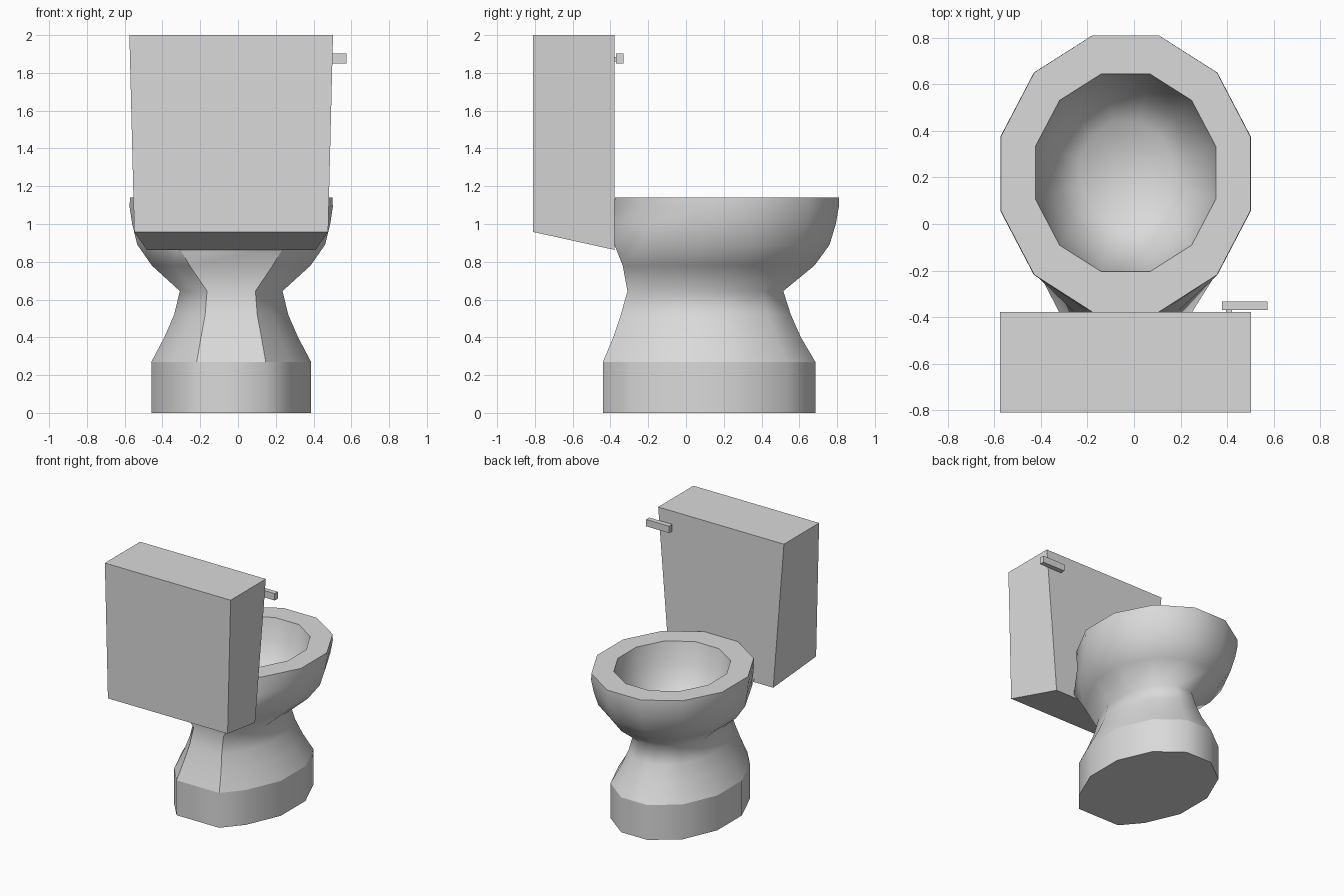
import bpy
import bmesh
import math

cube = bpy.data.objects.get("Cube")
if cube:
    bpy.data.objects.remove(cube, do_unlink=True)

porcelain = bpy.data.materials.new("grey_porcelain")
porcelain.use_nodes = True
GREY = (0.7, 0.7, 0.7, 1)
porcelain.diffuse_color = GREY
porcelain.node_tree.nodes["Principled BSDF"].inputs["Base Color"].default_value = GREY

CX = -0.036    # middle of the tank and bowl
SIDES = 12
REAR = (8, 9)  # the two corners of the flat rear facet


def finish(bm, name):
    bmesh.ops.recalc_face_normals(bm, faces=bm.faces)
    mesh = bpy.data.meshes.new(name)
    bm.to_mesh(mesh)
    bm.free()
    mesh.materials.append(porcelain)
    obj = bpy.data.objects.new(name, mesh)
    bpy.context.collection.objects.link(obj)


def oval_ring(bm, z, half, y_front, y_back, rear_half=None):
    """Twelve-sided oval inside the given limits; rear_half widens its rear facet."""
    flat = math.cos(math.radians(15))
    cy = (y_front + y_back) / 2
    rx, ry = half / flat, (y_front - y_back) / 2 / flat
    verts = []
    for i in range(SIDES):
        a = math.radians(15 + 30 * i)
        x = rx * math.cos(a)
        if rear_half and i in REAR:
            x = math.copysign(rear_half, x)
        verts.append(bm.verts.new((CX + x, cy + ry * math.sin(a), z)))
    return verts


def box(name, x, y, z):
    bm = bmesh.new()
    bmesh.ops.create_cube(bm, size=1)
    for v in bm.verts:
        for axis, (low, high) in enumerate((x, y, z)):
            v.co[axis] = low if v.co[axis] < 0 else high
    finish(bm, name)


# Pedestal, bowl and rim in one skin, from the floor up and into the basin
bm = bmesh.new()
profile = [
    (0.00, 0.423, 0.685, -0.44, 0.183),
    (0.27, 0.423, 0.685, -0.44, 0.183),
    (0.40, 0.354, 0.608, -0.385, 0.160),
    (0.52, 0.302, 0.555, -0.345, 0.138),
    (0.645, 0.272, 0.515, -0.31, 0.128),
    (0.78, 0.420, 0.680, -0.335, 0.220),
    (0.89, 0.497, 0.760, -0.379, 0.285),
    (1.00, 0.524, 0.793, -0.379, 0.220),
    (1.09, 0.538, 0.809, -0.378, 0.155),
    (1.14, 0.536, 0.809, -0.377),
    (1.14, 0.387, 0.645, -0.205),
    (0.98, 0.357, 0.610, -0.170),
    (0.85, 0.290, 0.540, -0.100),
    (0.75, 0.200, 0.440, 0.0),
]
FOOT, BAND, FLARE, RIM, LIP = 0, 1, 6, 9, 10
rings = [oval_ring(bm, *row) for row in profile]
for lower, upper in zip(rings, rings[1:]):
    for i in range(SIDES):
        j = (i + 1) % SIDES
        bm.faces.new((lower[i], lower[j], upper[j], upper[i]))
bm.faces.new(rings[0])
bm.faces.new(rings[-1])

# Smooth skin, with creases round the foot, rim and rear facet
for face in bm.faces:
    face.smooth = True
for n in (FOOT, BAND, RIM, LIP):
    for i in range(SIDES):
        bm.edges.get((rings[n][i - 1], rings[n][i])).smooth = False
for n in range(BAND, FLARE):
    for i in REAR:
        bm.edges.get((rings[n][i], rings[n + 1][i])).smooth = False
finish(bm, "bowl_and_pedestal")

# Tank: tapers downward, more at its front, with a sloping underside
bm = bmesh.new()
bmesh.ops.create_cube(bm, size=1)
for v in bm.verts:
    front = v.co.y > 0
    top = v.co.z > 0
    half = 0.539 if top else (0.447 if front else 0.513)
    v.co.x = CX + math.copysign(half, v.co.x)
    v.co.y = -0.378 if front else -0.809
    v.co.z = 2.0 if top else (0.863 if front else 0.958)
finish(bm, "tank")

# Flush handle and its stem
box("flush_handle", (0.377, 0.574), (-0.37, -0.332), (1.849, 1.902))
box("handle_stem", (0.395, 0.42), (-0.383, -0.365), (1.86, 1.885))
